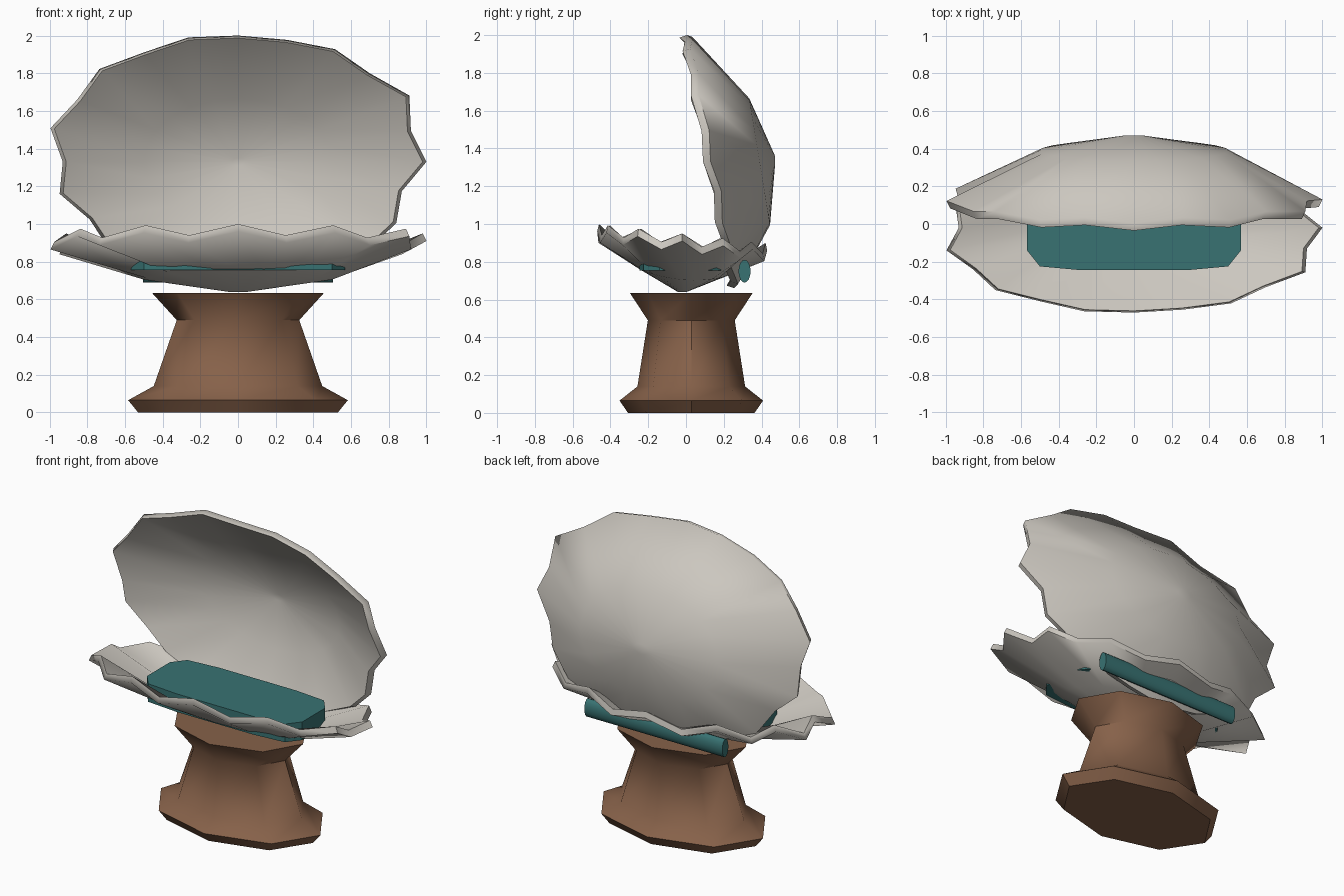
import bpy, bmesh, math

cube = bpy.data.objects.get("Cube")
if cube:
    bpy.data.objects.remove(cube, do_unlink=True)


def material(name, rgb):
    m = bpy.data.materials.new(name)
    m.use_nodes = True
    m.diffuse_color = (*rgb, 1)
    m.node_tree.nodes["Principled BSDF"].inputs["Base Color"].default_value = (*rgb, 1)
    return m


shell_grey = material("shell_grey", (0.6, 0.57, 0.52))
brown = material("pedestal_brown", (0.24, 0.12, 0.067))
teal = material("teal", (0.04, 0.17, 0.17))


def loft(name, rings, mat, smooth_angle):
    """Skin a stack of equal-sized point rings and cap both ends."""
    bm = bmesh.new()
    loops = [[bm.verts.new(p) for p in ring] for ring in rings]
    n = len(loops[0])
    for a, b in zip(loops, loops[1:]):
        for i in range(n):
            j = (i + 1) % n
            bm.faces.new((a[i], a[j], b[j], b[i]))
    bm.faces.new(loops[0])
    bm.faces.new(loops[-1])
    bmesh.ops.recalc_face_normals(bm, faces=bm.faces)
    mesh = bpy.data.meshes.new(name)
    bm.to_mesh(mesh)
    bm.free()
    obj = bpy.data.objects.new(name, mesh)
    bpy.context.collection.objects.link(obj)
    mesh.materials.append(mat)
    bpy.ops.object.select_all(action='DESELECT')
    obj.select_set(True)
    bpy.context.view_layer.objects.active = obj
    if smooth_angle:
        bpy.ops.object.shade_smooth_by_angle(angle=math.radians(smooth_angle))
    return obj


def ellipse(n, rx, ry):
    return [(rx * math.cos(i * math.tau / n), ry * math.sin(i * math.tau / n)) for i in range(n)]


# Pedestal: flared octagonal column
profile = [(0, .53, .335), (.065, .583, .38), (.14, .447, .285), (.49, .325, .23), (.635, .457, .325)]
loft("pedestal", [[(x, y + .028, z) for x, y in ellipse(8, rx, ry)] for z, rx, ry in profile], brown, 50)

# Irregular scalloped outline shared by both shells, every 15 degrees
outline = [1, .95, 1.05, .99, 1.03, 1, 1, 1.02, 1, 1.04, .985, 1.03,
           .93, .98, .91, .97, .95, 1, 1, 1, .96, .98, .97, .9]


def shell(name, layers, place):
    """Layers run from outer pole over the rim to inner pole: (scale, height rule)."""
    rings = []
    for scale, height in layers:
        ring = []
        for i, (u, v) in enumerate(ellipse(len(outline), 1, 1)):
            r = scale * (outline[i] if scale > .9 else 1)
            ring.append(place(u * r, v * r, height(v, i % 2)))
        rings.append(ring)
    return loft(name, rings, shell_grey, 75)


# Lower shell: shallow bowl, heights are z
def lower_rim(v, odd):
    return .95 + .05 * v - .058 * odd


def lower_mid(v, odd):
    return .705 + .02 * v + .035 * v * v


shell("lower_shell", [
    (.05, lambda v, o: .64),
    (.5, lower_mid),
    (1, lambda v, o: lower_rim(v, o) - .04),
    (.98, lower_rim),
    (.5, lambda v, o: lower_mid(v, o) + .04),
    (.04, lambda v, o: .68),
], lambda u, v, h: (u, -.02 - .45 * v, h))


# Upper shell: raised dish, heights are y
def upper_rim(v, odd):
    return .09 - .125 * v + .025 * odd


def upper_mid(v, odd):
    return .39 - .055 * v


shell("upper_shell", [
    (.05, lambda v, o: .47),
    (.5, upper_mid),
    (1, lambda v, o: upper_rim(v, o) + .04),
    (.98, upper_rim),
    (.5, lambda v, o: upper_mid(v, o) - .045),
    (.03, lambda v, o: .425),
], lambda u, v, h: (u, h, 1.33 + .67 * v))

# Cushion: flat slab with chamfered corners inside the bowl
quarter = [(.568, .12), (.5, .205), (.28, .225)]
right_half = [(x, -y) for x, y in reversed(quarter)] + quarter
plan = right_half + [(-x, -y) for x, y in right_half]
loft("cushion", [[(x, y - .02, z) for x, y in plan] for z in (.755, .875)], teal, 0)

# Hinge: oval rod along the back
loft("hinge", [[(x, .31 + y, .75 + z) for y, z in ellipse(16, .032, .06)] for x in (-.505, .505)], teal, 40)
